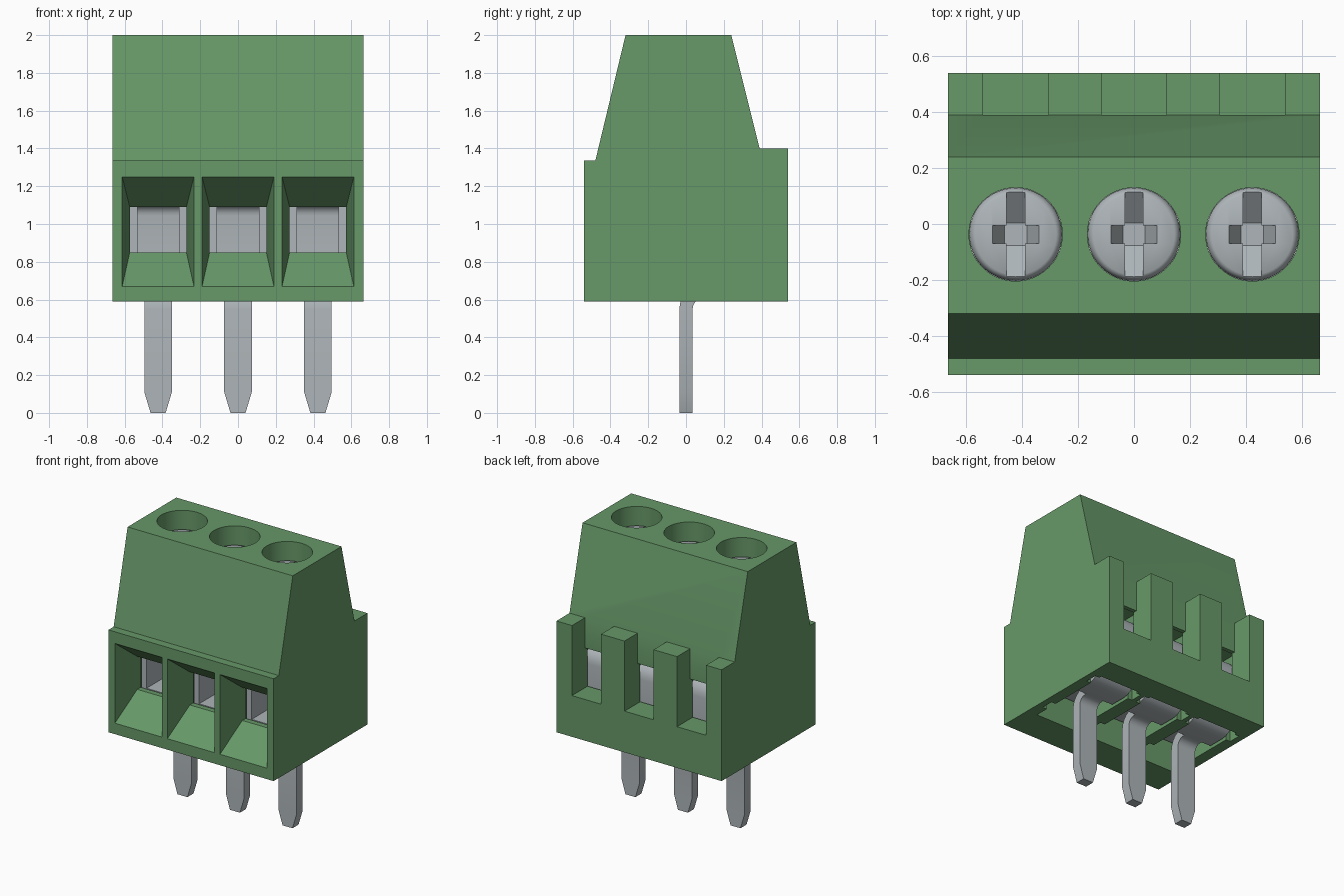
import bpy, bmesh, math
from mathutils import Vector

cube = bpy.data.objects.get("Cube")
if cube:
    bpy.data.objects.remove(cube, do_unlink=True)

PITCH = 0.423
CELLS = (-PITCH, 0, PITCH)
SCREW_Y = -0.037


def material(name, rgb):
    m = bpy.data.materials.new(name)
    m.use_nodes = True
    m.diffuse_color = (*rgb, 1)
    m.node_tree.nodes["Principled BSDF"].inputs["Base Color"].default_value = (*rgb, 1)
    return m


GREEN = material("green plastic", (0.135, 0.315, 0.138))
SILVER = material("silver metal", (0.42, 0.46, 0.48))


def finish(name, bm, mat, smooth=False):
    bmesh.ops.recalc_face_normals(bm, faces=bm.faces)
    mesh = bpy.data.meshes.new(name)
    bm.to_mesh(mesh)
    bm.free()
    mesh.materials.append(mat)
    ob = bpy.data.objects.new(name, mesh)
    bpy.context.collection.objects.link(ob)
    if smooth:
        smooth_object(ob)
    return ob


def activate(ob):
    bpy.ops.object.select_all(action='DESELECT')
    ob.select_set(True)
    bpy.context.view_layer.objects.active = ob


def smooth_object(ob):
    activate(ob)
    bpy.ops.object.shade_smooth_by_angle(angle=math.radians(35))


def skin(bm, rings):
    """Join equal-sized rings of points and cap both ends."""
    rows = [[bm.verts.new(p) for p in ring] for ring in rings]
    for a, b in zip(rows, rows[1:]):
        for i in range(len(a)):
            j = (i + 1) % len(a)
            bm.faces.new((a[i], a[j], b[j], b[i]))
    bm.faces.new(rows[0])
    bm.faces.new(rows[-1])


def box(bm, x, y, z):
    skin(bm, [[(x[0], y[0], h), (x[1], y[0], h), (x[1], y[1], h), (x[0], y[1], h)] for h in z])


def lathe(bm, x, y, profile, n=48):
    skin(bm, [[(x + r * math.cos(math.tau * i / n), y + r * math.sin(math.tau * i / n), z)
               for i in range(n)] for r, z in profile])


def cut(target, build, mat):
    """Subtract whatever build(bm) makes, then drop the cutter."""
    bm = bmesh.new()
    build(bm)
    cutter = finish("cutter", bm, mat)
    cutter.hide_render = True
    mod = target.modifiers.new("cut", 'BOOLEAN')
    mod.operation, mod.solver, mod.object = 'DIFFERENCE', 'EXACT', cutter
    activate(target)
    bpy.ops.object.modifier_apply(modifier=mod.name)
    bpy.data.objects.remove(cutter, do_unlink=True)


def cell_boxes(half, y, z):
    return lambda bm: [box(bm, (x - half, x + half), y, z) for x in CELLS]


# Housing: side profile extruded across the width
profile = [(-0.54, 0.59), (0.54, 0.59), (0.54, 1.4), (0.39, 1.4),
           (0.24, 2), (-0.32, 2), (-0.48, 1.335), (-0.54, 1.335)]
bm = bmesh.new()
skin(bm, [[(x, y, z) for y, z in profile] for x in (-0.665, 0.665)])
housing = finish("housing", bm, GREEN)


# Wire entry funnels
def funnels(bm):
    for x in CELLS:
        rings = []
        for y, w, lo, hi in ((-0.56, 0.194, 0.652, 1.266), (-0.34, 0.15, 0.85, 1.09),
                             (-0.28, 0.15, 0.85, 1.09)):
            rings.append([(x - w, y, lo), (x + w, y, lo), (x + w, y, hi), (x - w, y, hi)])
        skin(bm, rings)


# Clamp cavities open to the underside, with side notches
cut(housing, cell_boxes(0.16, (-0.3, 0.36), (0.5, 1.2)), GREEN)
for y in (-0.2, 0.25):
    cut(housing, cell_boxes(0.195, (y, y + 0.09), (0.5, 0.68)), GREEN)
cut(housing, funnels, GREEN)
# Screw wells, rear slots and the rear windows
cut(housing, lambda bm: [lathe(bm, x, SCREW_Y, [(0.167, 1.15), (0.167, 2.1)]) for x in CELLS], GREEN)
cut(housing, cell_boxes(0.117, (0.39, 0.6), (0.89, 1.5)), GREEN)
cut(housing, cell_boxes(0.117, (0.33, 0.41), (0.89, 1.18)), GREEN)
smooth_object(housing)


# Screws with a tapered cross recess
def recess(x):
    def build(bm):
        for px, py, tx, ty in ((0.033, 0.04, 0.033, 0.157),):
            frustum(bm, x, px, py, tx, ty)
    return build


def frustum(bm, x, bx, by, tx, ty):
    rings = []
    for w, d, z in ((bx, by, 1.78), (tx, ty, 1.87), (tx, ty, 1.88)):
        rings.append([(x + sx * w, SCREW_Y + sy * d, z)
                      for sx, sy in ((-1, -1), (1, -1), (1, 1), (-1, 1))])
    skin(bm, rings)


SIDES = {-PITCH: "right", 0: "middle", PITCH: "left"}
for x in CELLS:
    bm = bmesh.new()
    lathe(bm, x, SCREW_Y, [(0.166, 1.16), (0.166, 1.835), (0.163, 1.85), (0.156, 1.863), (0.145, 1.87)])
    screw = finish(SIDES[x] + "_screw", bm, SILVER)
    cut(screw, recess(x), SILVER)
    cut(screw, lambda b: frustum(b, x, 0.04, 0.032, 0.083, 0.032), SILVER)
    smooth_object(screw)


def fillet(prev, p, nxt, r=0.09, n=6):
    p = Vector(p)
    u, v = (Vector(prev) - p).normalized(), (Vector(nxt) - p).normalized()
    c = p + r * (u + v)
    return [c - r * (v * math.cos(t) + u * math.sin(t))
            for t in (math.pi / 2 * i / n for i in range(n + 1))]


# Contact strip: pin, bend, base plate, back plate and rolled top
corners = [(0, 0.11), (0, 0.64), (0.31, 0.64), (0.31, 1.135), (-0.27, 1.135)]
path = [(Vector((0, 0)), 0.04), (Vector(corners[0]), 0.073)]
path += [(p, 0.073) for p in fillet(*corners[0:3])]
path += [(Vector((0.1, 0.64)), 0.073), (Vector((0.102, 0.64)), 0.15)]
path += [(p, 0.15) for p in fillet(*corners[1:4]) + fillet(*corners[2:5])]
path.append((Vector(corners[4]), 0.15))

for x in CELLS:
    bm = bmesh.new()
    rings = []
    for i, (p, w) in enumerate(path):
        tangent = (path[min(i + 1, len(path) - 1)][0] - path[max(i - 1, 0)][0]).normalized()
        n = Vector((-tangent.y, tangent.x)) * 0.035
        a, b = p + n, p - n
        rings.append([(x - w, *a), (x + w, *a), (x + w, *b), (x - w, *b)])
    skin(bm, rings)
    finish(SIDES[x] + "_contact_pin", bm, SILVER, True)

    # Clamp cage: two cheeks and a floor
    bm = bmesh.new()
    for s in (-0.13, 0.13):
        box(bm, (x + s - 0.02, x + s + 0.02), (-0.29, 0.27), (0.8, 1.12))
    box(bm, (x - 0.11, x + 0.11), (-0.29, 0.28), (0.8, 0.85))
    finish(SIDES[x] + "_clamp_cage", bm, SILVER)
